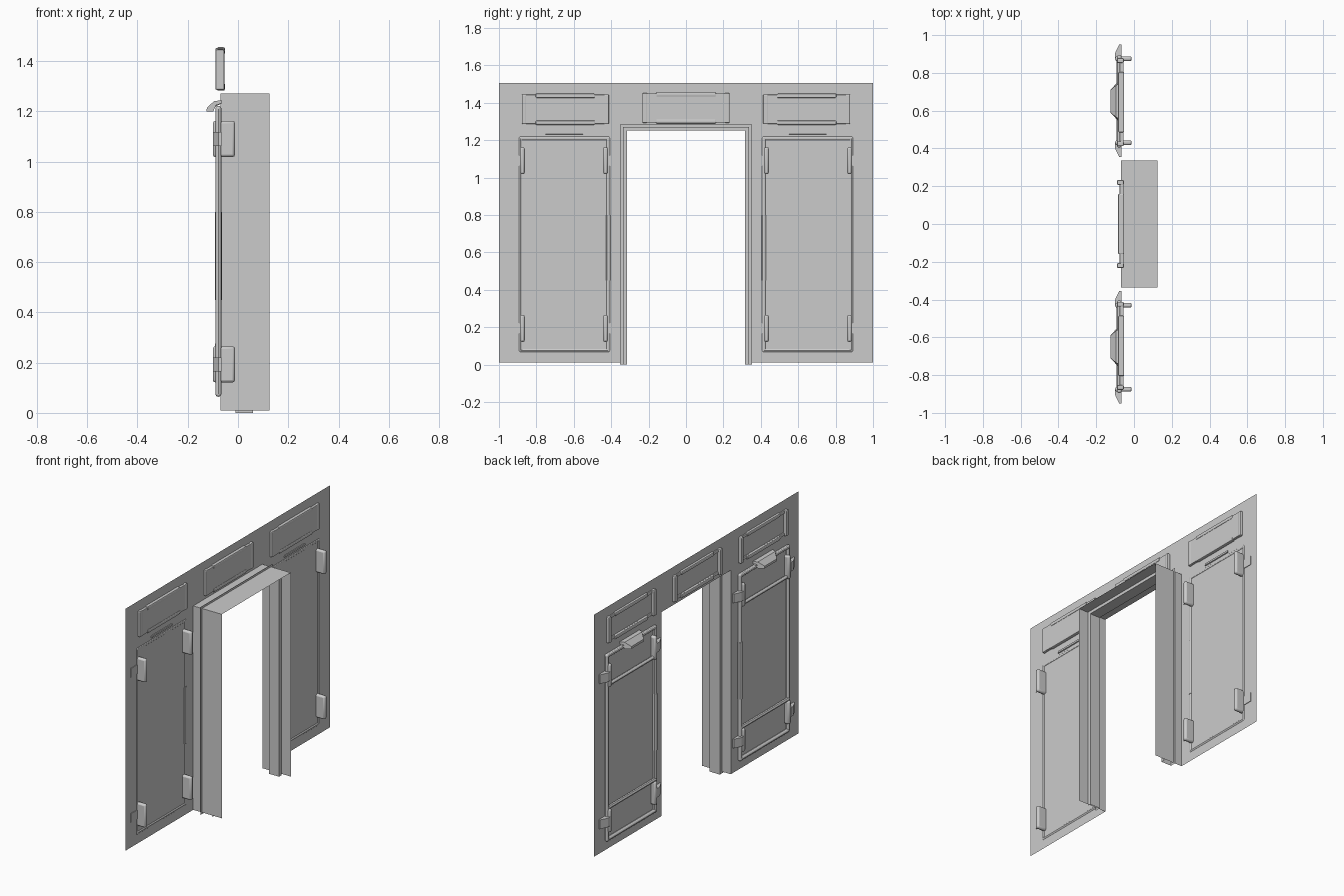
import bpy, bmesh
from mathutils import Vector

if "Cube" in bpy.data.objects:
    bpy.data.objects.remove(bpy.data.objects["Cube"])

grey = bpy.data.materials.new("plain_grey")
grey.use_nodes = True
grey.diffuse_color = (0.6, 0.6, 0.6, 1)
grey.node_tree.nodes["Principled BSDF"].inputs["Base Color"].default_value = (0.6, 0.6, 0.6, 1)

WALL_X = -0.07


def finish(bm, name, smooth=False, bevel=0):
    mesh = bpy.data.meshes.new(name)
    bmesh.ops.recalc_face_normals(bm, faces=bm.faces)
    bm.to_mesh(mesh)
    bm.free()
    mesh.materials.append(grey)
    ob = bpy.data.objects.new(name, mesh)
    bpy.context.collection.objects.link(ob)
    if bevel:
        mod = ob.modifiers.new("bevel", 'BEVEL')
        mod.width = bevel
        mod.segments = 2
    if smooth:
        bpy.ops.object.select_all(action='DESELECT')
        ob.select_set(True)
        bpy.context.view_layer.objects.active = ob
        bpy.ops.object.shade_smooth_by_angle()
    return ob


def arch(half, top, bottom):
    """Corner points of a doorway outline as (y, z)."""
    return [(-half, bottom), (-half, top), (half, top), (half, bottom)]


def bridge(bm, path_a, xa, path_b, xb):
    """Join two matching open outlines with a strip of quads."""
    a = [bm.verts.new((xa, y, z)) for y, z in path_a]
    b = [bm.verts.new((xb, y, z)) for y, z in path_b]
    for i in range(len(a) - 1):
        bm.faces.new((a[i], a[i + 1], b[i + 1], b[i]))


def box(bm, lo, hi):
    lo, hi = Vector(lo), Vector(hi)
    verts = bmesh.ops.create_cube(bm, size=1)["verts"]
    for v in verts:
        v.co = (lo + hi) / 2 + v.co * (hi - lo)


def tube(bm, a, b, r, sides=12):
    a, b = Vector(a), Vector(b)
    verts = bmesh.ops.create_cone(bm, cap_ends=True, segments=sides,
                                  radius1=r, radius2=r, depth=(b - a).length)["verts"]
    turn = (b - a).to_track_quat('Z', 'Y').to_matrix()
    for v in verts:
        v.co = turn @ v.co + (a + b) / 2


def ball(bm, centre, r):
    verts = bmesh.ops.create_uvsphere(bm, u_segments=12, v_segments=8, radius=r)["verts"]
    bmesh.ops.translate(bm, verts=verts, vec=Vector(centre))


def prism(bm, points, place, t0, t1):
    """Extrude a 2D profile; place(p, q, t) gives the 3D point."""
    a = [bm.verts.new(place(p, q, t0)) for p, q in points]
    b = [bm.verts.new(place(p, q, t1)) for p, q in points]
    bm.faces.new(a)
    bm.faces.new(b[::-1])
    n = len(a)
    for i in range(n):
        bm.faces.new((a[i], a[(i + 1) % n], b[(i + 1) % n], b[i]))


# Thin wall sheet with the doorway cut out
bm = bmesh.new()
bridge(bm, arch(1.0, 1.505, 0.01), WALL_X, arch(0.337, 1.27, 0.01), WALL_X)
finish(bm, "wall")

# Door lining through the opening
bm = bmesh.new()
lining = arch(0.337, 1.27, 0.01)
bridge(bm, lining, WALL_X, lining, 0.125)
finish(bm, "door_lining")

# Door stop stepping into the opening
bm = bmesh.new()
inner = arch(0.3155, 1.251, 0)
bridge(bm, arch(0.353, 1.283, 0), -0.01, inner, -0.01)
bridge(bm, inner, -0.01, inner, 0.06)
bridge(bm, inner, 0.06, arch(0.337, 1.27, 0), 0.06)
finish(bm, "door_stop")

# Vents above the doorway and both panels: low panel in front, open frame behind
for name, yc, zc in (("left", 0.645, 1.365), ("middle", 0, 1.372), ("right", -0.645, 1.365)):
    bm = bmesh.new()
    box(bm, (WALL_X + 0.001, yc - 0.232, zc - 0.078), (-0.055, yc + 0.232, zc + 0.078))
    finish(bm, name + "_vent_panel", bevel=0.003)
    bm = bmesh.new()
    for s in (-1, 1):
        ys = sorted((yc + s * 0.207, yc + s * 0.233))
        box(bm, (-0.09, ys[0], zc - 0.08), (-0.054, ys[1], zc + 0.08))
        zs = sorted((zc + s * 0.058, zc + s * 0.078))
        box(bm, (-0.077, yc - 0.21, zs[0]), (-0.056, yc + 0.21, zs[1]))
        zs = sorted((zc + s * 0.06, zc + s * 0.083))
        box(bm, (-0.084, yc - 0.16, zs[0]), (-0.052, yc + 0.16, zs[1]))
    finish(bm, name + "_vent_frame", bevel=0.006)

PIPE_X, R = -0.078, 0.012
for side, s in (("left", 1), ("right", -1)):
    y0, y1 = s * 0.416, s * 0.884
    ym = (y0 + y1) / 2

    # Pipe frame with rounded corners, two cross bars and thicker sleeves
    bm = bmesh.new()
    for y in (y0, y1):
        tube(bm, (PIPE_X, y, 0.076), (PIPE_X, y, 1.21), R)
    tube(bm, (PIPE_X, y0, 0.45), (PIPE_X, y0, 0.8), R + 0.002)
    for z in (0.076, 1.21):
        tube(bm, (PIPE_X, y0, z), (PIPE_X, y1, z), R)
        for y in (y0, y1):
            ball(bm, (PIPE_X, y, z), R)
    for z in (0.27, 1.03):
        tube(bm, (PIPE_X - 0.003, y0, z), (PIPE_X - 0.003, y1, z), R - 0.001)
    finish(bm, side + "_pipe_frame", smooth=True)

    # Brackets through the wall and wedge clips beside them
    for row, zc in (("lower", 0.193), ("upper", 1.09)):
        for edge, y, out in (("inner", s * 0.43, -s), ("outer", s * 0.875, s)):
            bm = bmesh.new()
            box(bm, (-0.1, y - 0.013, zc - 0.072), (-0.012, y + 0.013, zc + 0.072))
            finish(bm, f"{side}_{row}_{edge}_bracket", smooth=True, bevel=0.01)
            bm = bmesh.new()
            wedge = [(-0.066, 0.0), (-0.1, 0.005), (-0.1, 0.03), (-0.078, 0.075), (-0.066, 0.075)]
            prism(bm, wedge, lambda p, q, t: (p, y + out * q, t), zc - 0.028, zc + 0.028)
            finish(bm, f"{side}_{row}_{edge}_clip")

    # Hooded handle at the top of the panel
    bm = bmesh.new()
    hood = [(-0.125, 1.2), (-0.124, 1.213), (-0.095, 1.241), (-0.064, 1.243),
            (-0.064, 1.232), (-0.088, 1.224), (-0.098, 1.2)]
    prism(bm, hood, lambda p, q, t: (p, t, q), ym - 0.1, ym + 0.1)
    for v in bm.verts:
        if v.co.x < -0.09:
            v.co.y = ym + (v.co.y - ym) * (0.6 if v.co.x < -0.12 else 0.85)
    finish(bm, side + "_handle", smooth=True)
